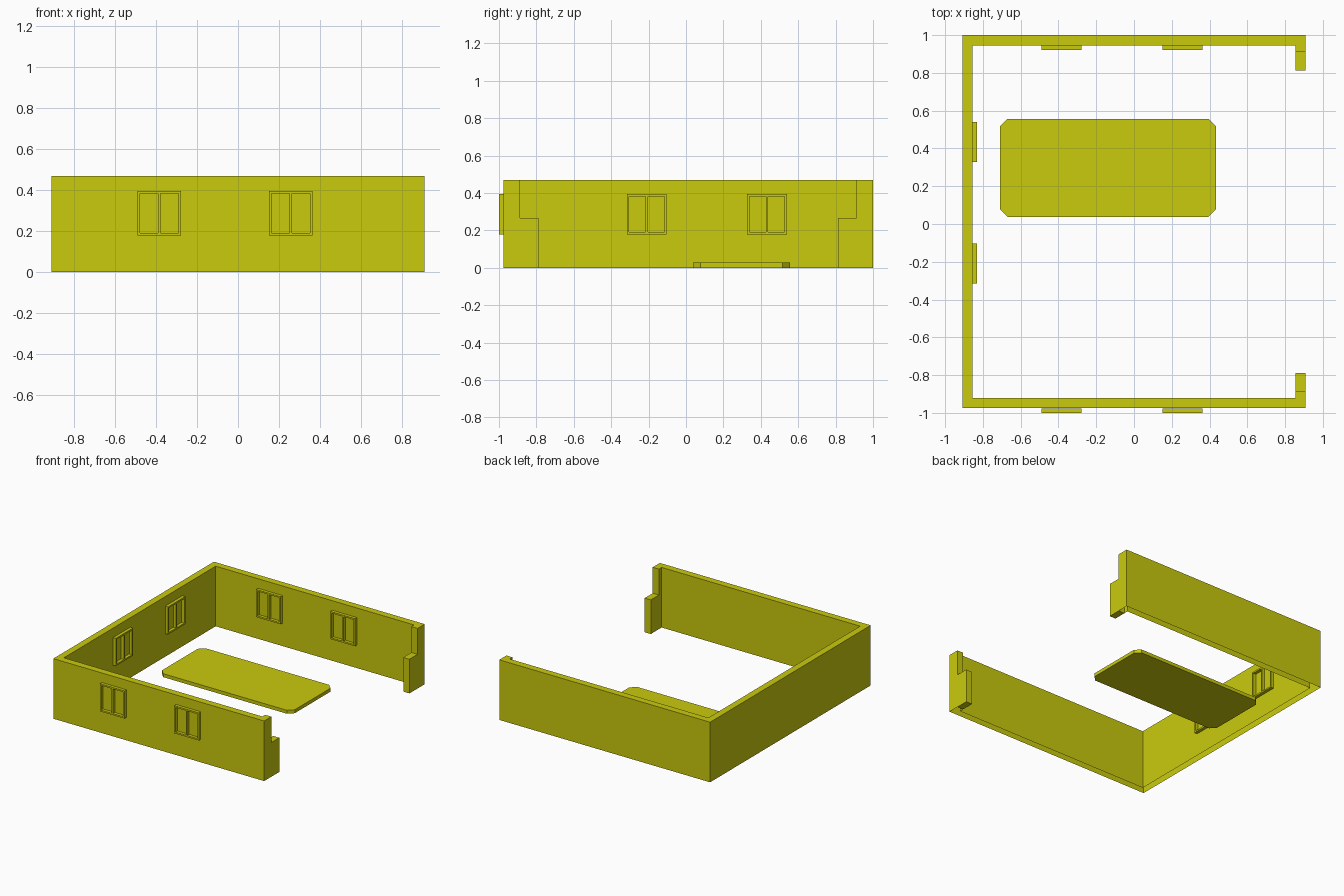
import bpy, bmesh, math
from mathutils import Matrix

if "Cube" in bpy.data.objects:
    bpy.data.objects.remove(bpy.data.objects["Cube"])

mat = bpy.data.materials.new("mustard_yellow")
mat.diffuse_color = (0.59, 0.59, 0.004, 1)
mat.use_nodes = True
mat.node_tree.nodes["Principled BSDF"].inputs["Base Color"].default_value = mat.diffuse_color


def finish(name, bm):
    me = bpy.data.meshes.new(name)
    bm.to_mesh(me)
    bm.free()
    me.materials.append(mat)
    ob = bpy.data.objects.new(name, me)
    bpy.context.collection.objects.link(ob)
    return ob


def prism(name, outline, height, base=True):
    """Extrude a flat outline up from z = 0; base=False leaves it open below."""
    bm = bmesh.new()
    low = [bm.verts.new((x, y, 0)) for x, y in outline]
    top = [bm.verts.new((x, y, height)) for x, y in outline]
    n = len(outline)
    for i in range(n):
        j = (i + 1) % n
        bm.faces.new((low[i], low[j], top[j], top[i]))
    bm.faces.new(top)
    if base:
        bm.faces.new(low[::-1])
    return finish(name, bm)


def rect(x0, x1, y0, y1):
    return [(x0, y0), (x1, y0), (x1, y1), (x0, y1)]


# Three-sided wall with short returns at the open end, hollow underneath
X, XI, H = 0.908, 0.855, 0.468
prism("walls", [(-X, -0.975), (X, -0.975), (X, -0.887), (XI, -0.887),
                (XI, -0.921), (-XI, -0.921), (-XI, 0.946), (XI, 0.946),
                (XI, 0.912), (X, 0.912), (X, 1.0), (-X, 1.0)], H, base=False)

# Low steps beside the doorway
prism("front_door_step", rect(XI, X, -0.887, -0.788), 0.266)
prism("back_door_step", rect(XI, X, 0.812, 0.912), 0.266)

# Floor slab with clipped corners
x0, x1, y0, y1, c = -0.71, 0.435, 0.038, 0.557, 0.04
prism("floor_slab", [(x0 + c, y0), (x1 - c, y0), (x1, y0 + c), (x1, y1 - c),
                     (x1 - c, y1), (x0 + c, y1), (x0, y1 - c), (x0, y0 + c)], 0.027)


# Window frame: rim with two openings, faces -y, stands 0.024 off the wall
def window(name, x, y, turn=0.0):
    us = [-0.106, -0.094, -0.006, 0.006, 0.094, 0.106]
    vs = [0.179, 0.191, 0.382, 0.394]
    bm = bmesh.new()
    grid = [[bm.verts.new((u, 0, v)) for v in vs] for u in us]
    faces = []
    for i in range(5):
        for j in range(3):
            if j == 1 and i in (1, 3):
                continue            # pane opening
            faces.append(bm.faces.new((grid[i][j], grid[i + 1][j],
                                       grid[i + 1][j + 1], grid[i][j + 1])))
    ext = bmesh.ops.extrude_face_region(bm, geom=faces)
    moved = [g for g in ext["geom"] if isinstance(g, bmesh.types.BMVert)]
    bmesh.ops.translate(bm, verts=moved, vec=(0, -0.024, 0))
    bmesh.ops.recalc_face_normals(bm, faces=bm.faces)
    # merge the flat frame into clean regions
    bmesh.ops.dissolve_limit(bm, angle_limit=0.01, verts=bm.verts, edges=bm.edges)
    bm.transform(Matrix.Translation((x, y, 0)) @ Matrix.Rotation(turn, 4, 'Z'))
    finish(name, bm)


for k, x in enumerate((-0.384, 0.256)):
    window(f"front_window_{k + 1}", x, -0.9755)
    window(f"back_window_{k + 1}", x, 0.9455)
for k, y in enumerate((-0.21, 0.433)):
    window(f"left_window_{k + 1}", -XI, y, math.radians(90))
